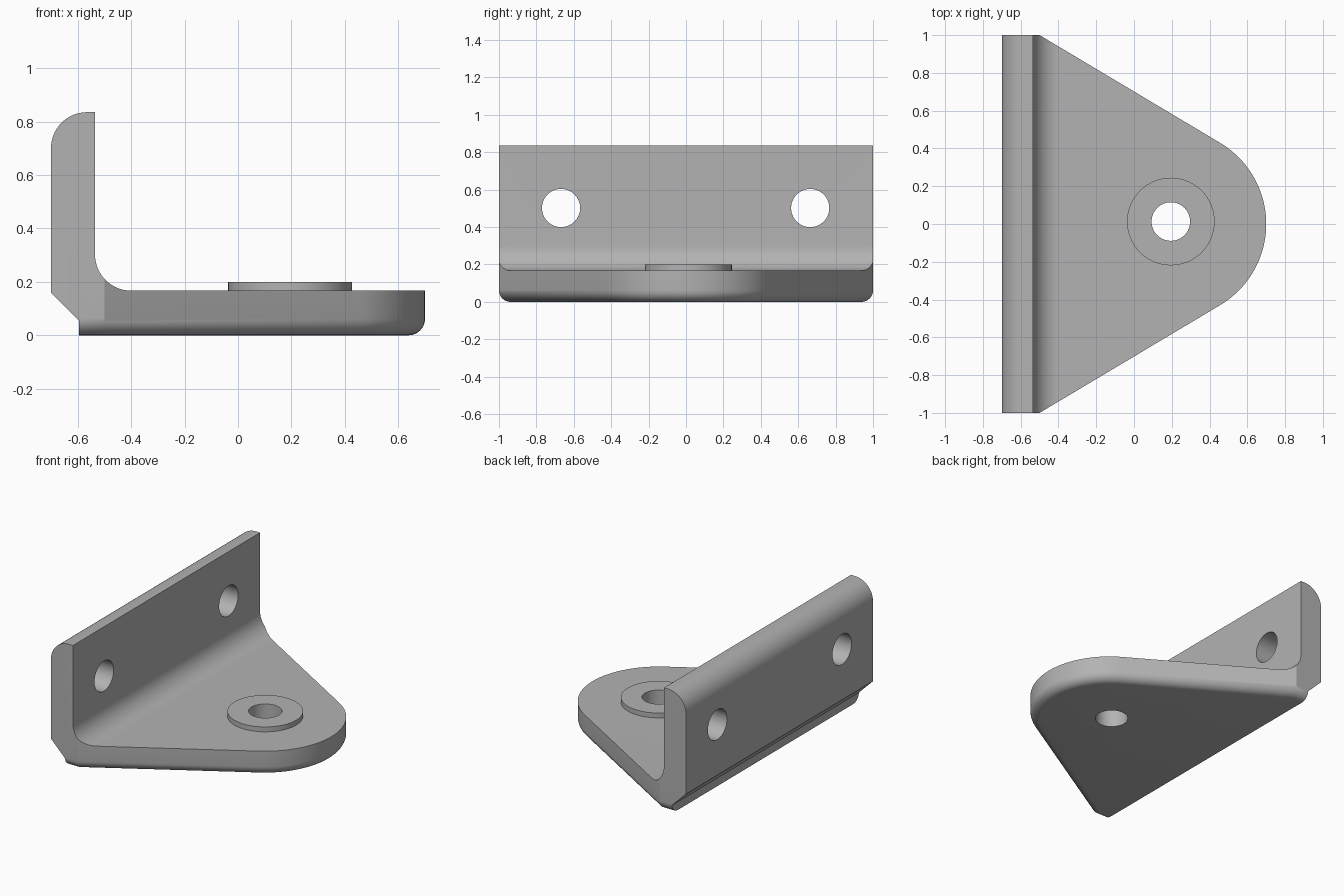
import bpy, bmesh
from math import sin, cos, pi, radians, atan2, acos, hypot
from mathutils import Matrix, Vector

if "Cube" in bpy.data.objects:
    bpy.data.objects.remove(bpy.data.objects["Cube"])

metal = bpy.data.materials.new("grey_metal")
GREY = (0.45, 0.45, 0.45, 1)
metal.diffuse_color = GREY
metal.use_nodes = True
metal.node_tree.nodes["Principled BSDF"].inputs["Base Color"].default_value = GREY


def arc(cx, cy, r, start, end, n):
    """Points on an arc, angles in radians."""
    steps = [start + (end - start) * i / n for i in range(n + 1)]
    return [(cx + r * cos(a), cy + r * sin(a)) for a in steps]


def make_object(name, bm):
    bmesh.ops.recalc_face_normals(bm, faces=bm.faces)
    mesh = bpy.data.meshes.new(name)
    bm.to_mesh(mesh)
    bm.free()
    mesh.materials.append(metal)
    obj = bpy.data.objects.new(name, mesh)
    bpy.context.collection.objects.link(obj)
    return obj


def prism(points, depth):
    """Extrude a closed outline of 3D points along a vector."""
    bm = bmesh.new()
    face = bm.faces.new([bm.verts.new(p) for p in points])
    grown = bmesh.ops.extrude_face_region(bm, geom=[face], use_keep_orig=True)
    bmesh.ops.translate(bm, vec=depth,
                        verts=[g for g in grown["geom"] if isinstance(g, bmesh.types.BMVert)])
    bmesh.ops.recalc_face_normals(bm, faces=bm.faces)
    return bm


def cylinder(name, centre, radius, length, axis="Z"):
    bm = bmesh.new()
    turn = Matrix.Rotation(pi / 2, 4, "Y") if axis == "X" else Matrix()
    bmesh.ops.create_cone(bm, cap_ends=True, segments=64, radius1=radius, radius2=radius,
                          depth=length, matrix=Matrix.Translation(centre) @ turn)
    return make_object(name, bm)


def combine(obj, tool, operation):
    """Apply a boolean and discard the tool."""
    mod = obj.modifiers.new(operation, "BOOLEAN")
    mod.operation, mod.solver, mod.object = operation, "EXACT", tool
    bpy.context.view_layer.objects.active = obj
    bpy.ops.object.modifier_apply(modifier=mod.name)
    bpy.data.objects.remove(tool)


# L-shaped side profile: base, inner fillet, wall with rounded top, lower chamfer
profile = [(-0.595, 0), (0.8, 0), (0.8, 0.167)]
profile += arc(-0.4, 0.302, 0.135, 1.5 * pi, pi, 16)
profile += [(-0.535, 0.835)]
profile += arc(-0.565, 0.7, 0.135, pi / 2, pi, 16)
profile += [(-0.7, 0.16), (-0.595, 0.055)]
bracket = make_object("bracket_plate", prism([(x, -1.1, z) for x, z in profile], (0, 2.2, 0)))

# Plan outline: straight wall ends, tapering sides tangent to the round nose
NOSE_X, NOSE_R, CORNER_X = 0.2, 0.5, -0.5
tangent = atan2(1, CORNER_X - NOSE_X) - acos(NOSE_R / hypot(1, CORNER_X - NOSE_X))
plan = [(-0.9, -1), (CORNER_X, -1)]
plan += arc(NOSE_X, 0, NOSE_R, -tangent, tangent, 40)
plan += [(CORNER_X, 1), (-0.9, 1)]
bm = prism([(x, y, 0) for x, y in plan], (0, 0, 1))
rim = [e for e in bm.edges
       if all(v.co.z < 0.01 for v in e.verts) and any(v.co.x > -0.8 for v in e.verts)]
bmesh.ops.bevel(bm, geom=rim, offset=0.062, segments=8, profile=0.5, affect="EDGES")
combine(bracket, make_object("plan_tool", bm), "INTERSECT")

# Raised boss around the pivot hole
PIVOT = Vector((0.195, 0.013, 0))
combine(bracket, cylinder("boss_tool", PIVOT + Vector((0, 0, 0.15)), 0.232, 0.1), "UNION")

# Pivot hole and the two wall holes
combine(bracket, cylinder("pivot_hole_tool", PIVOT, 0.102, 1), "DIFFERENCE")
for y in (-0.668, 0.664):
    combine(bracket, cylinder("wall_hole_tool", (-0.6, y, 0.502), 0.102, 0.6, "X"), "DIFFERENCE")

# Smooth curved surfaces, crisp edges
bpy.ops.object.select_all(action="DESELECT")
bracket.select_set(True)
bpy.context.view_layer.objects.active = bracket
bpy.ops.object.shade_smooth_by_angle(angle=radians(30))
